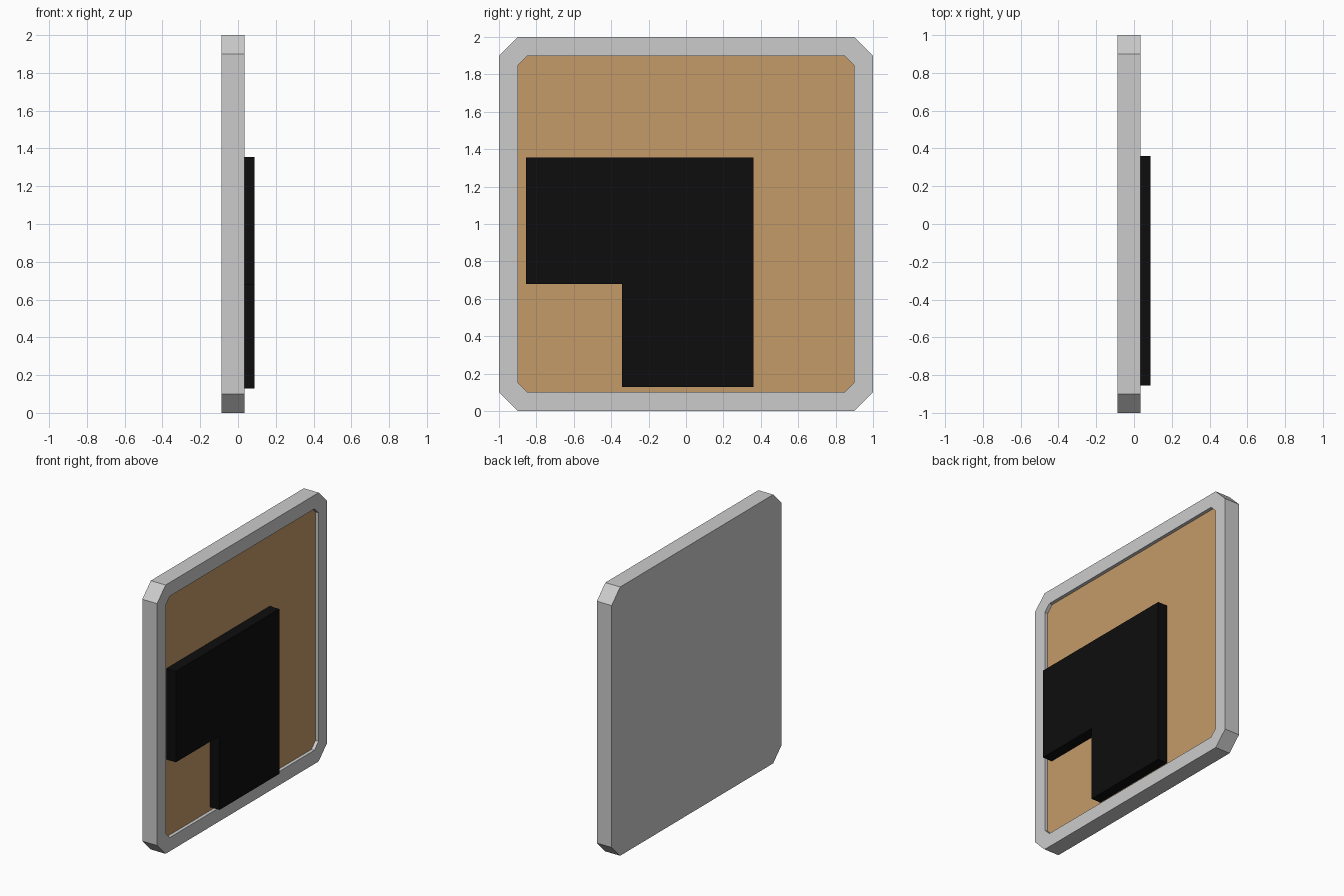
import bpy, bmesh

if "Cube" in bpy.data.objects:
    bpy.data.objects.remove(bpy.data.objects["Cube"])


def material(name, rgb):
    m = bpy.data.materials.new(name)
    m.diffuse_color = (*rgb, 1.0)
    m.use_nodes = True
    m.node_tree.nodes["Principled BSDF"].inputs["Base Color"].default_value = m.diffuse_color
    return m


GREY = material("light_grey", (0.60, 0.60, 0.60))
TAN = material("tan_panel", (0.56, 0.33, 0.14))
BLACK = material("black", (0.004, 0.004, 0.004))


def octagon(half, cut):
    """Square in (y, z) centred on z = 1 with chamfered corners, counter-clockwise."""
    a, b = half, half - cut
    pts = [(b, -a), (a, -b), (a, b), (b, a), (-b, a), (-a, b), (-a, -b), (-b, -a)]
    return [(y, z + 1.0) for y, z in pts]


def ring(bm, profile, x):
    return [bm.verts.new((x, y, z)) for y, z in profile]


def bridge(bm, r1, r2):
    n = len(r1)
    for i in range(n):
        j = (i + 1) % n
        bm.faces.new((r1[i], r1[j], r2[j], r2[i]))


def finish(bm, name, mats):
    bmesh.ops.recalc_face_normals(bm, faces=bm.faces[:])
    me = bpy.data.meshes.new(name)
    bm.to_mesh(me)
    bm.free()
    for m in mats:
        me.materials.append(m)
    ob = bpy.data.objects.new(name, me)
    bpy.context.collection.objects.link(ob)
    return ob


BACK, FRONT, PANEL, TOP = -0.088, 0.034, 0.009, 0.088

# Tray: solid back, chamfered rim, recessed tan floor
bm = bmesh.new()
outer, inner = octagon(1.0, 0.1), octagon(0.898, 0.048)
rings = [ring(bm, outer, BACK), ring(bm, outer, FRONT),
         ring(bm, inner, FRONT), ring(bm, inner, PANEL)]
for r1, r2 in zip(rings, rings[1:]):
    bridge(bm, r1, r2)
bm.faces.new(rings[0])
bm.faces.new(rings[3]).material_index = 1
finish(bm, "framed_board", [GREY, TAN])

# Raised L-shaped block standing on the recessed floor
bm = bmesh.new()
shape = [(-0.855, 0.678), (-0.342, 0.678), (-0.342, 0.128),
         (0.36, 0.128), (0.36, 1.355), (-0.855, 1.355)]
low, high = ring(bm, shape, PANEL), ring(bm, shape, TOP)
bridge(bm, low, high)
bm.faces.new(low)
bm.faces.new(high)
finish(bm, "raised_block", [BLACK])
